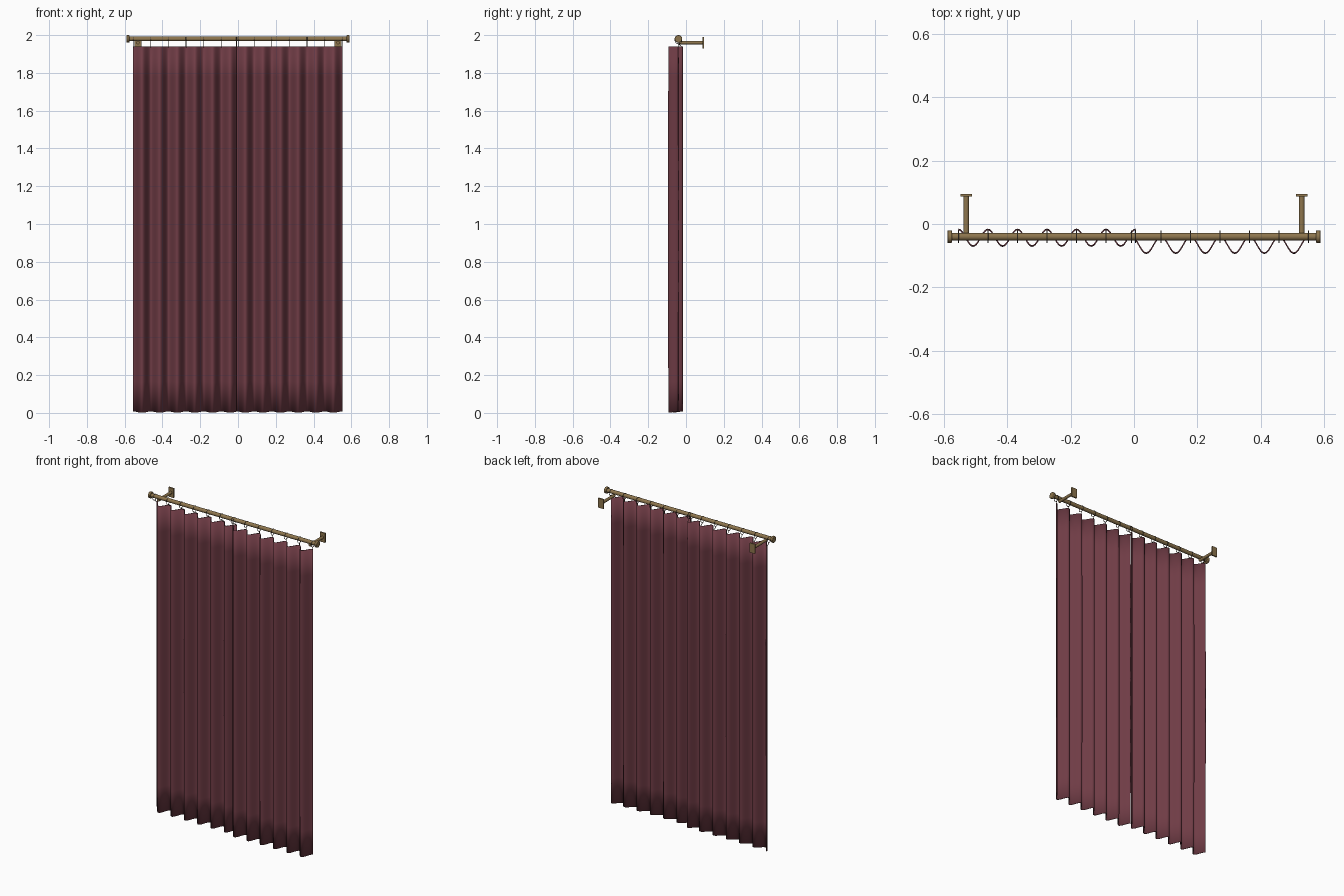
import bpy, bmesh, math
from mathutils import Vector

if "Cube" in bpy.data.objects:
    bpy.data.objects.remove(bpy.data.objects["Cube"])

ROD_Y, ROD_Z = -0.04, 1.98


def material(name, rgb):
    m = bpy.data.materials.new(name)
    m.diffuse_color = (*rgb, 1)
    m.use_nodes = True
    m.node_tree.nodes["Principled BSDF"].inputs["Base Color"].default_value = m.diffuse_color
    return m


brass = material("aged_brass", (0.27, 0.18, 0.075))
dark = material("dark_metal", (0.09, 0.07, 0.05))
fabric = material("burgundy_fabric", (0.16, 0.045, 0.06))


def finish(ob, name, mat):
    ob.name = name
    ob.data.materials.append(mat)
    bpy.ops.object.select_all(action='DESELECT')
    ob.select_set(True)
    bpy.context.view_layer.objects.active = ob
    bpy.ops.object.shade_smooth_by_angle(angle=math.radians(40))
    return ob


def rod(name, a, b, r, mat, sides=24):
    a, b = Vector(a), Vector(b)
    d = b - a
    bpy.ops.mesh.primitive_cylinder_add(vertices=sides, radius=r, depth=d.length,
                                        location=(a + b) / 2,
                                        rotation=d.to_track_quat('Z', 'Y').to_euler())
    return finish(bpy.context.object, name, mat)


def box(name, loc, size, mat):
    bpy.ops.mesh.primitive_cube_add(size=1, location=loc)
    ob = bpy.context.object
    ob.scale = size
    bpy.ops.object.transform_apply(location=False, rotation=False, scale=True)
    return finish(ob, name, mat)


# Pleated curtain panel: sine folds swept down its height
def curtain(name, x0, yc, folds=6, pitch=0.0933, amp=0.0255, top=1.94):
    per, rows = 20, 12
    bm = bmesh.new()
    grid = []
    for j in range(rows + 1):
        t = j / rows
        row = []
        for i in range(folds * per + 1):
            c = math.cos(2 * math.pi * i / per)
            a = amp * (1 + 0.05 * math.sin(math.pi * t))
            z = top * (1 - t) + t * (0.0045 + 0.0035 * c)
            row.append(bm.verts.new((x0 + pitch * i / per, yc + a * c, z)))
        grid.append(row)
    for j in range(rows):
        for i in range(folds * per):
            bm.faces.new((grid[j][i], grid[j + 1][i], grid[j + 1][i + 1], grid[j][i + 1]))
    me = bpy.data.meshes.new(name)
    bm.to_mesh(me)
    bm.free()
    ob = bpy.data.objects.new(name, me)
    bpy.context.collection.objects.link(ob)
    s = ob.modifiers.new("thickness", 'SOLIDIFY')
    s.thickness, s.offset = 0.004, 0
    finish(ob, name, fabric)

    # Rings and clips at each back fold
    for k in range(folds + 1):
        x = x0 + k * pitch
        bpy.ops.mesh.primitive_torus_add(major_radius=0.0185, minor_radius=0.0016,
                                         major_segments=28, minor_segments=8,
                                         location=(x, ROD_Y, ROD_Z - 0.007),
                                         rotation=(0, math.pi / 2, 0))
        finish(bpy.context.object, f"{name}_ring_{k}", dark)
        rod(f"{name}_clip_{k}", (x, ROD_Y, ROD_Z - 0.025),
            (x, yc + amp, top - 0.006), 0.0016, dark, 8)


curtain("left_curtain", -0.555, -0.0435)
curtain("right_curtain", -0.008, -0.066)

# Curtain rod
rod("curtain_rod", (-0.58, ROD_Y, ROD_Z), (0.58, ROD_Y, ROD_Z), 0.012, brass)

# Finials and wall brackets on both ends
for side, s in (("left", -1), ("right", 1)):
    f = rod(side + "_finial", (s * 0.575, ROD_Y, ROD_Z), (s * 0.59, ROD_Y, ROD_Z), 0.02, brass, 32)
    b = f.modifiers.new("soft_edge", 'BEVEL')
    b.width, b.segments = 0.003, 2
    x = s * 0.53
    rod(side + "_bracket_arm", (x, ROD_Y, 1.96), (x, 0.09, 1.96), 0.009, brass)
    box(side + "_wall_plate", (x, 0.091, 1.96), (0.036, 0.008, 0.06), brass)
